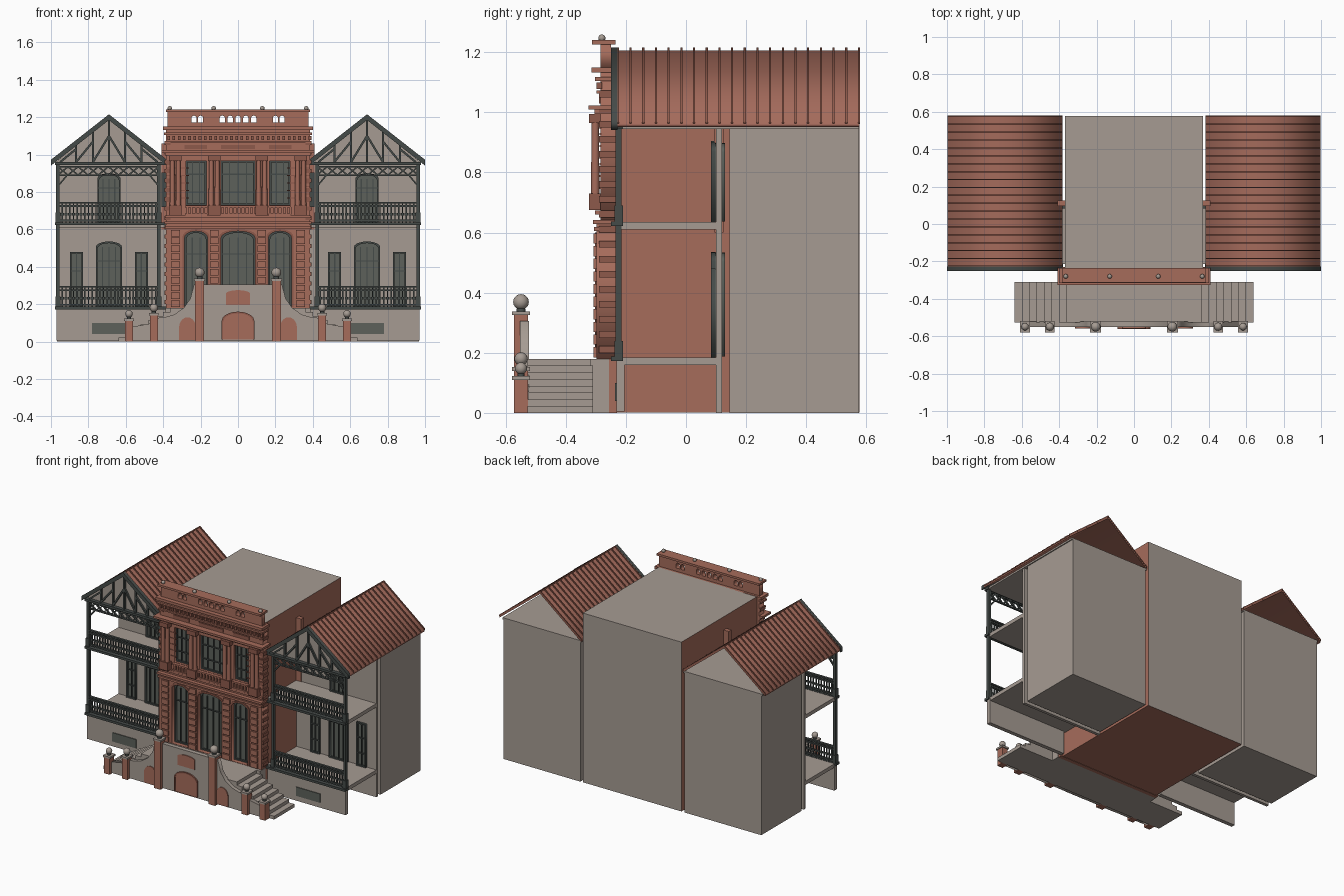
import bpy, bmesh, math
from mathutils import Matrix, Vector

default_cube = bpy.data.objects.get("Cube")
if default_cube:
    bpy.data.objects.remove(default_cube, do_unlink=True)


def material(name, r, g, b):
    mat = bpy.data.materials.new(name)
    mat.use_nodes = True
    mat.diffuse_color = (r, g, b, 1)
    mat.node_tree.nodes["Principled BSDF"].inputs["Base Color"].default_value = (r, g, b, 1)
    return mat


STONE = material("grey stone", .38, .33, .29)
BRICK = material("red brick", .38, .15, .105)
TRIM = material("dark brick trim", .27, .10, .07)
ROOF = material("roof red", .37, .145, .105)
IRON = material("dark iron", .06, .07, .066)
GLASS = material("window glass", .11, .12, .105)


def add_object(name, mesh, mat, mirror):
    obj = bpy.data.objects.new(name, mesh)
    bpy.context.collection.objects.link(obj)
    mesh.materials.clear()
    mesh.materials.append(mat)
    if mirror:
        obj.modifiers.new("Mirror", 'MIRROR')
    return obj


def from_bmesh(name, bm, mat, mirror):
    bmesh.ops.recalc_face_normals(bm, faces=bm.faces)
    mesh = bpy.data.meshes.new(name)
    bm.to_mesh(mesh)
    bm.free()
    return add_object(name, mesh, mat, mirror)


def boxes(name, mat, items, mirror=False):
    """Boxes given as x range, y range, z range."""
    bm = bmesh.new()
    for x0, x1, y0, y1, z0, z1 in items:
        place = Matrix.Translation(((x0 + x1) / 2, (y0 + y1) / 2, (z0 + z1) / 2))
        size = Matrix.Diagonal((x1 - x0, y1 - y0, z1 - z0, 1))
        bmesh.ops.create_cube(bm, size=1, matrix=place @ size)
    return from_bmesh(name, bm, mat, mirror)


def panel(name, mat, loops, y0, y1, mirror=False):
    """Upright plate from x-z outlines; inner outlines become holes."""
    curve = bpy.data.curves.new(name, 'CURVE')
    curve.dimensions = '2D'
    curve.fill_mode = 'BOTH'
    curve.extrude = (y1 - y0) / 2
    for loop in loops:
        spline = curve.splines.new('POLY')
        spline.points.add(len(loop) - 1)
        for point, (x, z) in zip(spline.points, loop):
            point.co = (x, z, 0, 1)
        spline.use_cyclic_u = True
    temp = bpy.data.objects.new("outline", curve)
    bpy.context.collection.objects.link(temp)
    graph = bpy.context.evaluated_depsgraph_get()
    mesh = bpy.data.meshes.new_from_object(temp.evaluated_get(graph))
    bpy.data.objects.remove(temp, do_unlink=True)
    mesh.transform(Matrix.Translation((0, (y0 + y1) / 2, 0)) @ Matrix.Rotation(math.pi / 2, 4, 'X'))
    return add_object(name, mesh, mat, mirror)


def bars(name, mat, segments, y0, y1, width, mirror=False):
    """Straight beams between x-z points."""
    bm = bmesh.new()
    for a, b in segments:
        a, b = Vector((a[0], 0, a[1])), Vector((b[0], 0, b[1]))
        d = b - a
        turn = Matrix.Rotation(-math.atan2(d.z, d.x), 4, 'Y')
        place = Matrix.Translation((a + b) / 2 + Vector((0, (y0 + y1) / 2, 0)))
        size = Matrix.Diagonal((d.length, y1 - y0, width, 1))
        bmesh.ops.create_cube(bm, size=1, matrix=place @ turn @ size)
    return from_bmesh(name, bm, mat, mirror)


def turned(name, mat, items, mirror=False, segments=16):
    """Balls (x, y, z, r) and shafts (x, y, z, r, height)."""
    bm = bmesh.new()
    for x, y, z, r, *height in items:
        place = Matrix.Translation((x, y, z))
        if height:
            bmesh.ops.create_cone(bm, cap_ends=True, segments=segments, radius1=r, radius2=r * .88,
                                  depth=height[0], matrix=place)
        else:
            bmesh.ops.create_uvsphere(bm, u_segments=segments, v_segments=10, radius=r, matrix=place)
    for face in bm.faces:
        face.smooth = len(face.verts) <= 4
    return from_bmesh(name, bm, mat, mirror)


def arch(cx, w, z0, z1, rise, n=10):
    curve = [(cx + w / 2 * math.cos(math.pi * i / n), z1 - rise + rise * math.sin(math.pi * i / n))
             for i in range(n + 1)]
    return [(cx - w / 2, z0), (cx + w / 2, z0)] + curve


def rect(x0, x1, z0, z1):
    return [(x0, z0), (x1, z0), (x1, z1), (x0, z1)]


def window(name, cx, w, z0, z1, rise, y, mirror=True, depth=.01, mullions=2, rails=(.7,)):
    shape = (lambda m: arch(cx, w - 2 * m, z0 + m, z1 - m, rise)) if rise else \
            (lambda m: rect(cx - w / 2 + m, cx + w / 2 - m, z0 + m, z1 - m))
    panel(name + "_glass", GLASS, [shape(.002)], y, y + depth, mirror)
    panel(name + "_frame", IRON, [shape(0), shape(.009)], y - .012, y + .002, mirror)
    lines = [((cx - w / 2 + w * i / (mullions + 1), z0), (cx - w / 2 + w * i / (mullions + 1), z1 - rise))
             for i in range(1, mullions + 1)]
    lines += [((cx - w / 2, z0 + (z1 - z0) * t), (cx + w / 2, z0 + (z1 - z0) * t)) for t in rails]
    bars(name + "_glazing_bars", IRON, lines, y - .008, y + .001, .006, mirror)


# Central block: brick sides and underside, stone back and top
core = boxes("central_block", STONE, [(-.37, .37, -.235, .577, .002, 1.15)])
core.data.materials.append(BRICK)
for face in core.data.polygons:
    if abs(face.normal.x) > .5 or face.normal.z < -.5 or face.normal.y < -.5:
        face.material_index = 1
boxes("side_chimney", BRICK, [(.36, .408, .095, .125, .6, 1.06)], True)

# Wings
MID = .69
boxes("wing_block", STONE, [(.39, .968, .145, .575, 0, .95)], True)
boxes("wing_gallery_wall", STONE, [(.37, .968, .1, .12, 0, .95)], True)
boxes("gallery_floors", STONE, [(.37, .968, -.215, .12, z, z + .025) for z in (.16, .61)], True)
boxes("wing_base_wall", STONE, [(.385, .97, -.232, -.205, .005, .175)], True)
boxes("attic_floor", STONE, [(.385, .975, -.22, .575, .945, .957)], True)
boxes("basement_vent", GLASS, [(.6, .78, -.237, -.23, .04, .1)], True)
boxes("floor_edges", IRON, [(.38, .978, -.25, -.21, z, z + .015) for z in (.172, .622, .945)], True)

# Wing roofs: folded sheet with raised ribs
def chevron(low, high, reach=.307):
    return [(MID - reach, .957 + low), (MID, 1.2 + low), (MID + reach, .957 + low),
            (MID + reach, .957 + high), (MID, 1.2 + high), (MID - reach, .957 + high)]

panel("roof_sheet", ROOF, [chevron(-.006, .006)], -.235, .577, True)
for i in range(20):
    y = -.23 + i * .0422
    panel("roof_rib", TRIM, [chevron(.004, .015)], y, y + .007, True)
panel("bargeboard", IRON, [chevron(-.016, .015, .31)], -.25, -.228, True)

# Front gables with timber framing
panel("gable_panel", STONE, [[(.4, .955), (.98, .955), (MID, 1.195)]], -.225, -.217, True)
timbers = [((MID, .96), (MID, 1.19))]
for s in (-1, 1):
    for off, top in ((.085, 1.13), (.175, 1.06)):
        timbers.append(((MID + s * off, .96), (MID + s * off, top)))
    timbers += [((MID + s * .085, .96), (MID, 1.1)), ((MID + s * .175, .96), (MID + s * .085, 1.07)),
                ((MID + s * .26, .96), (MID + s * .175, 1.03))]
bars("gable_timbers", IRON, timbers, -.238, -.222, .011, True)

# Gallery posts, lattice frieze and railings
posts = (.423, .963)
boxes("gallery_posts", IRON, [(x - .009, x + .009, -.234, -.214, .18, .95) for x in posts]
      + [(x - .013, x + .013, -.238, -.21, z, z + .06) for x in posts for z in (.18, .63)], True)
lattice = [((.42, .89), (.966, .89)), ((.42, .935), (.966, .935))]
step = .054
for i in range(10):
    x = .423 + i * step
    lattice += [((x, .89), (x + step, .935)), ((x, .935), (x + step, .89))]
for s, x in ((1, posts[0]), (-1, posts[1])):
    lattice.append(((x, .83), (x + s * .05, .89)))
bars("lattice_frieze", IRON, lattice, -.23, -.218, .008, True)
rails, balusters = [], []
for z in (.185, .635):
    rails += [(.42, .966, -.232, -.216, z + h, z + h + .009) for h in (.008, .085, .103)]
    balusters += [(.436 + i * .02, .443 + i * .02, -.227, -.22, z, z + .105) for i in range(27)]
    balusters += [(.431 + i * .02, .448 + i * .02, -.228, -.219, z + .04, z + .052) for i in range(27)]
boxes("gallery_rails", IRON, rails, True)
boxes("gallery_balusters", IRON, balusters, True)

# Gallery doors, windows and shutters
window("lower_gallery_door", MID, .14, .185, .535, .03, .096, depth=.034, mullions=3)
window("upper_gallery_door", MID, .125, .635, .9, .03, .096, depth=.034, mullions=3)
for cx in (MID - .173, MID + .173):
    window("gallery_window", cx, .07, .185, .48, 0, .096, mullions=1, rails=(.3, .65))
boxes("side_shutter", IRON, [(.37, .41, .084, .095, .72, .905)], True)

# Brick facade with window openings
SIDE, HALF = .224, .385
lower = [arch(x, w, .185, .59, .035) for x, w in ((-SIDE, .122), (0, .18), (SIDE, .122))]
upper = [rect(x - w / 2, x + w / 2, .73, .965) for x, w in ((-SIDE, .11), (0, .18), (SIDE, .11))]
panel("facade_lower", BRICK, [rect(-HALF, HALF, .18, .63)] + lower, -.297, -.23)
panel("facade_upper", BRICK, [rect(-HALF, HALF, .63, 1.15)] + upper, -.284, -.23)
boxes("facade_base", BRICK, [(-HALF, HALF, -.257, -.23, 0, .18)])
boxes("facade_plinth", STONE, [(-.388, .388, -.317, -.257, 0, .18)])
window("lower_side_window", SIDE, .122, .185, .59, .035, -.262)
window("lower_middle_window", 0, .18, .185, .59, .035, -.262, False, mullions=3)
window("upper_side_window", SIDE, .11, .73, .965, 0, -.255, rails=(.3, .7))
window("upper_middle_window", 0, .18, .73, .965, 0, -.255, False, mullions=3, rails=(.3, .7))
for x, w in ((SIDE, .122), (0, .18)):
    panel("arch_surround", TRIM, [arch(x, w + .022, .185, .601, .04), arch(x, w, .184, .59, .035)],
          -.303, -.295, x > 0)

# Pilasters, columns, mouldings and dentils
PIERS = (.127, .335)
boxes("rusticated_pilasters", BRICK, [(x - .024, x + .024, -.308, -.29, .185 + i * .042, .219 + i * .042)
                                      for x in PIERS for i in range(10)], True)
boxes("corner_quoins", TRIM, [(.36, .393, -.29, -.235, .2 + i * .05, .222 + i * .05)
                              for i in range(18)], True)
turned("upper_columns", BRICK, [(x + dx, -.302, .85, .014, .24) for x in PIERS for dx in (-.016, .016)], True)
boxes("column_bases_and_caps", TRIM, [(x - .033, x + .033, -.322, -.28, z, z + h)
                                      for x in PIERS for z, h in ((.675, .055), (.965, .03))], True)
boxes("facade_mouldings", BRICK, [(-w, w, y, -.235, z, z + h) for w, y, z, h in (
    (.39, -.306, .605, .014), (.393, -.31, .628, .014), (.39, -.302, .66, .013), (.39, -.305, .995, .014),
    (.41, -.325, 1.009, .014), (.392, -.297, 1.062, .01), (.395, -.302, 1.105, .012), (.4, -.315, 1.132, .018))])
boxes("facade_brick_courses", TRIM, [(.262 if i % 2 else .355, .386, -.287, -.28, .745 + i * .02, .751 + i * .02)
                                     for i in range(11)], True)
boxes("frieze_tablets", TRIM, [(-.09, .09, -.29, -.28, 1.03, 1.052), (.165, .285, -.29, -.28, 1.03, 1.052),
                               (-.285, -.165, -.29, -.28, 1.03, 1.052)])
boxes("dentils", TRIM, [(-.378 + i * .028, -.364 + i * .028, -.298, -.28, 1.078, 1.1) for i in range(28)])
sills = [(x - w, x + w, -.305, -.28, z, z + .01) for x, w in ((-SIDE, .06), (0, .095), (SIDE, .06))
         for z in (.675, .718)]
boxes("sill_rails", BRICK, sills)
boxes("sill_balusters", BRICK, [(-.275 + i * .022, -.264 + i * .022, -.3, -.283, .68, .72) for i in range(26)])

# Parapet pierced by small arches
centres = [-.235, -.2, .2, .235] + [-.084 + i * .042 for i in range(5)]
panel("parapet", BRICK, [rect(-.378, .378, 1.145, 1.23)] + [arch(x, .028, 1.172, 1.208, .013, 6) for x in centres],
      -.285, -.25)
boxes("parapet_cap", BRICK, [(-HALF, HALF, -.312, -.235, 1.226, 1.24)])
turned("parapet_finials", STONE, [(x, -.28, 1.247, .012) for x in (-.365, -.13, .13, .365)])

# Double stair, landing and curved front wall
boxes("stair_steps", STONE, [(-.64 + i * .04, .64 - i * .04, -.527, -.31, 0, .0225 * (i + 1)) for i in range(8)])
edge = [(.585, .005), (.585, .075), (.45, .1), (.45, .125), (.39, .13), (.34, .145), (.29, .18),
        (.255, .23), (.235, .305)]
panel("stair_front_wall", STONE, [edge + [(-x, z) for x, z in reversed(edge)]], -.552, -.522)
panel("wall_arch_panel", BRICK, [arch(0, .175, .012, .16, .05)], -.558, -.55)
panel("wall_arch_ring", TRIM, [arch(0, .175, .012, .16, .05), arch(0, .158, .011, .151, .045)], -.561, -.551)
panel("wall_plaque", BRICK, [arch(0, .13, .195, .275, .02)], -.558, -.55)
panel("side_arch_panel", BRICK, [arch(.27, .09, .008, .13, .055)], -.558, -.55, True)

# Stair posts with stone caps and balls
post_data = ((.205, .325, .024, .026), (.45, .14, .021, .022), (.583, .11, .021, .02))
boxes("stair_posts", BRICK, [(x - w, x + w, -.573, -.525, 0, h) for x, h, w, r in post_data], True)
boxes("post_caps", STONE, [(x - w - .005, x + w + .005, -.579, -.519, h, h + .012)
                           for x, h, w, r in post_data], True)
turned("post_balls", STONE, [(x, -.549, h + .018 + r, r) for x, h, w, r in post_data], True)
turned("post_ball_stems", IRON, [(x, -.549, h + .016, r * .6, .016) for x, h, w, r in post_data], True)
